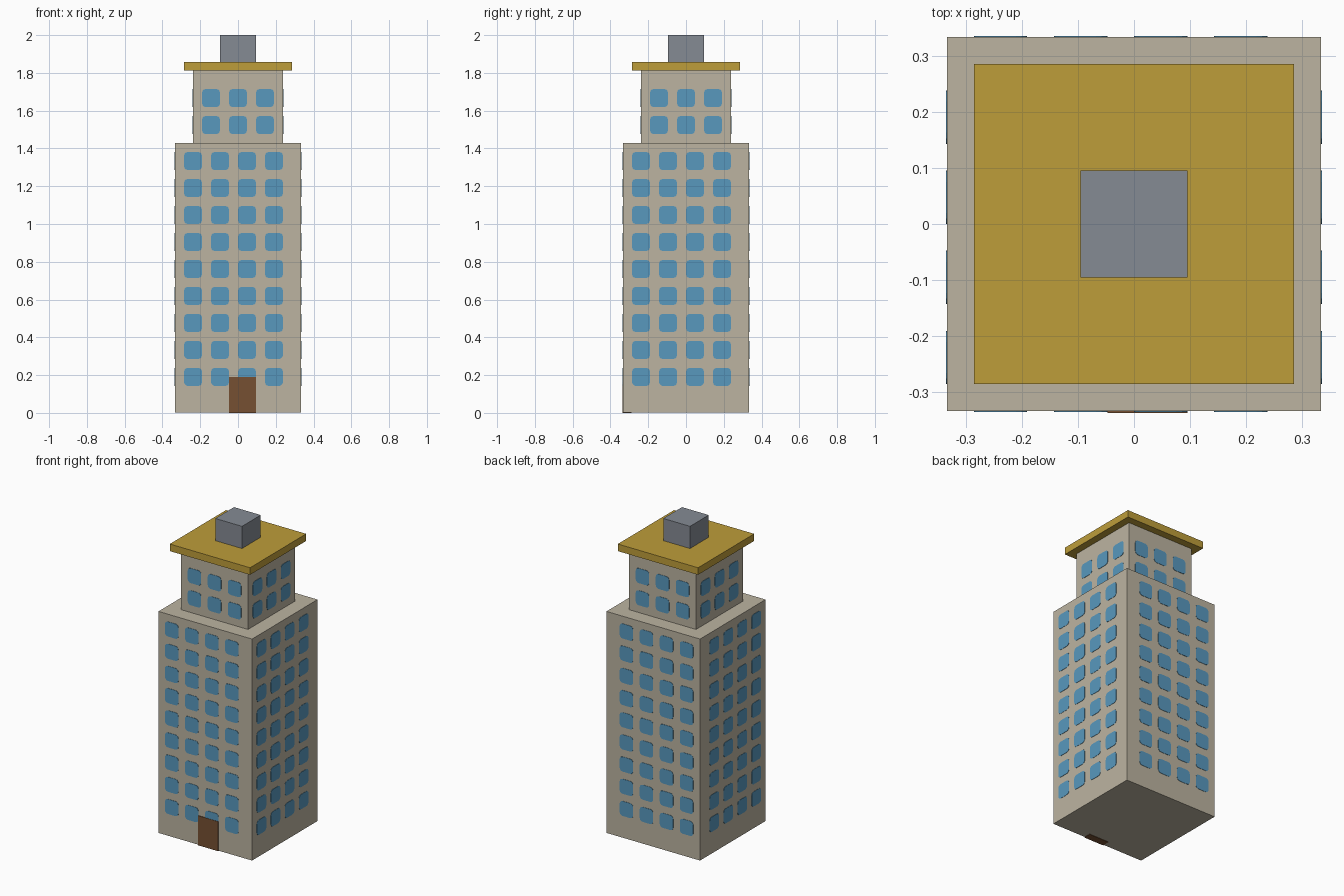
import bpy, bmesh, math
from mathutils import Matrix, Vector

cube = bpy.data.objects.get("Cube")
if cube:
    bpy.data.objects.remove(cube, do_unlink=True)

U = 1 / 7            # building module: window spacing and storey height
HALF = U * 7 / 3     # half width of the main tower
HALF_UP = U * 5 / 3  # half width of the upper tower


def material(name, rgb):
    m = bpy.data.materials.new(name)
    m.use_nodes = True
    m.diffuse_color = (*rgb, 1)
    m.node_tree.nodes["Principled BSDF"].inputs["Base Color"].default_value = (*rgb, 1)
    return m


STONE = material("beige_stone", (0.503, 0.456, 0.356))
GOLD = material("gold_roof", (0.515, 0.337, 0.042))
GREY = material("grey_metal", (0.235, 0.258, 0.296))
GLASS = material("blue_glass", (0.098, 0.314, 0.515))
WOOD = material("brown_wood", (0.181, 0.080, 0.032))


def make_object(name, bm, mat):
    me = bpy.data.meshes.new(name)
    bm.normal_update()
    bm.to_mesh(me)
    bm.free()
    me.materials.append(mat)
    ob = bpy.data.objects.new(name, me)
    bpy.context.collection.objects.link(ob)
    return ob


def box(name, lo, hi, mat):
    lo, hi = Vector(lo), Vector(hi)
    bm = bmesh.new()
    bmesh.ops.create_cube(bm, size=1, matrix=Matrix.Translation((lo + hi) / 2)
                          @ Matrix.Diagonal((*(hi - lo), 1)))
    return make_object(name, bm, mat)


def tier(name, half, z0, z1, mat):
    return box(name, (-half, -half, z0), (half, half, z1), mat)


def add_pane(bm, place, half=U / 3, radius=0.02, depth=0.002, steps=3):
    """Thin rounded-square plate in the local xz plane, facing local -y."""
    pts = []
    for corner in range(4):
        mid = math.radians(45 + 90 * corner)
        cx = math.copysign(half - radius, math.cos(mid))
        cz = math.copysign(half - radius, math.sin(mid))
        for i in range(steps + 1):
            a = math.radians(90 * (corner + i / steps))
            pts.append((cx + radius * math.cos(a), cz + radius * math.sin(a)))
    front = [bm.verts.new(place @ Vector((x, -depth, z))) for x, z in pts]
    back = [bm.verts.new(place @ Vector((x, depth, z))) for x, z in pts]
    bm.faces.new(front)
    bm.faces.new(back[::-1])
    for i in range(len(pts)):
        j = (i + 1) % len(pts)
        bm.faces.new((front[j], front[i], back[i], back[j]))


def windows(prefix, half, offsets, heights):
    """One window grid per wall; opposite walls share the same offsets."""
    turn = Matrix.Rotation(math.pi / 2, 4, 'Z')
    flip = Matrix.Rotation(math.pi, 4, 'Z')
    walls = {
        "front": (Matrix.Identity(4), lambda t: (t, -half)),
        "back": (flip, lambda t: (t, half)),
        "left": (turn, lambda t: (half, t)),
        "right": (flip @ turn, lambda t: (-half, t)),
    }
    for wall, (rot, spot) in walls.items():
        bm = bmesh.new()
        for z in heights:
            for t in offsets:
                add_pane(bm, Matrix.Translation((*spot(t), z)) @ rot)
        make_object(f"{prefix}_windows_{wall}", bm, GLASS)


# Stacked masses
tier("main_tower", HALF, 0.002, 10 * U, STONE)
tier("upper_tower", HALF_UP, 10 * U, 12.68 * U, STONE)
tier("roof_slab", 2 * U, 12.68 * U, 13 * U, GOLD)
tier("rooftop_unit", U * 2 / 3, 13 * U, 14 * U, GREY)

# Window grids
windows("main", HALF, [(c - 5 / 3) * U for c in range(4)],
        [(r + 4 / 3) * U for r in range(9)])
windows("upper", HALF_UP, [-U, 0, U], [(r + 32 / 3) * U for r in range(2)])

# Entrance door, set into the front wall
box("front_door", (-U / 3, -HALF - 0.004, 0), (U * 2 / 3, -HALF + 0.045, U * 4 / 3), WOOD)
